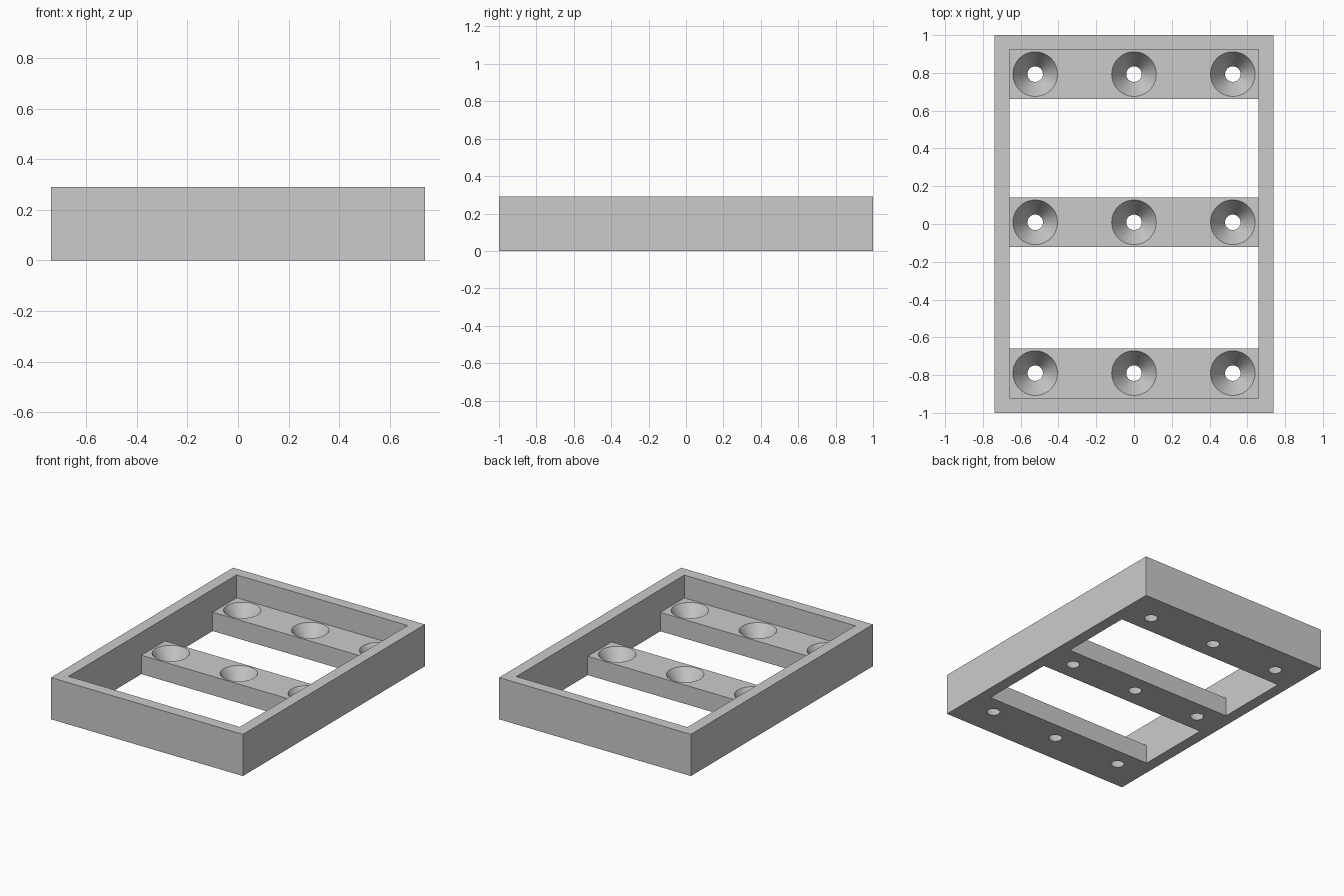
import bpy
import math

cube = bpy.data.objects.get("Cube")
if cube:
    bpy.data.objects.remove(cube, do_unlink=True)

HALF_X, HALF_Y, HEIGHT = 0.738, 1.0, 0.29      # outer frame
IN_X, IN_BACK, IN_FRONT = 0.658, 0.925, -0.921  # inside of the walls
BAR_TOP = 0.131
HOLE_X = 0.523
BARS = [(-0.921, -0.658), (-0.122, 0.14), (0.662, 0.925)]  # y ranges
R_TOP, R_BOTTOM = 0.118, 0.041

grey = bpy.data.materials.new("grey plastic")
grey.use_nodes = True
colour = (0.6, 0.6, 0.6, 1)
grey.diffuse_color = colour
grey.node_tree.nodes["Principled BSDF"].inputs["Base Color"].default_value = colour


def box(name, x0, x1, y0, y1, z0, z1):
    bpy.ops.mesh.primitive_cube_add(
        size=1, location=((x0 + x1) / 2, (y0 + y1) / 2, (z0 + z1) / 2))
    ob = bpy.context.object
    ob.name = name
    ob.scale = (x1 - x0, y1 - y0, z1 - z0)
    bpy.ops.object.transform_apply(location=True, rotation=False, scale=True)
    ob.data.materials.append(grey)
    return ob


def cone(name, x, y):
    # Countersink, extended past both faces of the bar for a clean cut
    extra = 0.02
    grow = (R_TOP - R_BOTTOM) / BAR_TOP * extra
    bpy.ops.mesh.primitive_cone_add(
        vertices=64, radius1=R_BOTTOM - grow, radius2=R_TOP + grow,
        depth=BAR_TOP + 2 * extra, location=(x, y, BAR_TOP / 2))
    ob = bpy.context.object
    ob.name = name
    ob.data.materials.append(grey)
    return ob


def cut(target, cutter):
    cutter.hide_render = True
    mod = target.modifiers.new("cut", 'BOOLEAN')
    mod.operation = 'DIFFERENCE'
    mod.solver = 'EXACT'
    mod.object = cutter
    bpy.ops.object.select_all(action='DESELECT')
    bpy.context.view_layer.objects.active = target
    target.select_set(True)
    bpy.ops.object.modifier_apply(modifier=mod.name)
    bpy.data.objects.remove(cutter, do_unlink=True)


# Solid block, hollowed to a tray and then opened between the bars
frame = box("mounting_frame", -HALF_X, HALF_X, -HALF_Y, HALF_Y, 0, HEIGHT)
cut(frame, box("tray_cutter", -IN_X, IN_X, IN_FRONT, IN_BACK, BAR_TOP, HEIGHT + 0.1))
for (_, y0), (y1, _) in zip(BARS, BARS[1:]):
    cut(frame, box("window_cutter", -IN_X, IN_X, y0, y1, -0.1, HEIGHT + 0.05))

# Three countersunk screw holes in each bar
for y0, y1 in BARS:
    for x in (-HOLE_X, 0, HOLE_X):
        cut(frame, cone("screw_hole_cutter", x, (y0 + y1) / 2))

bpy.context.view_layer.objects.active = frame
frame.select_set(True)
bpy.ops.object.shade_smooth_by_angle(angle=math.radians(30))
